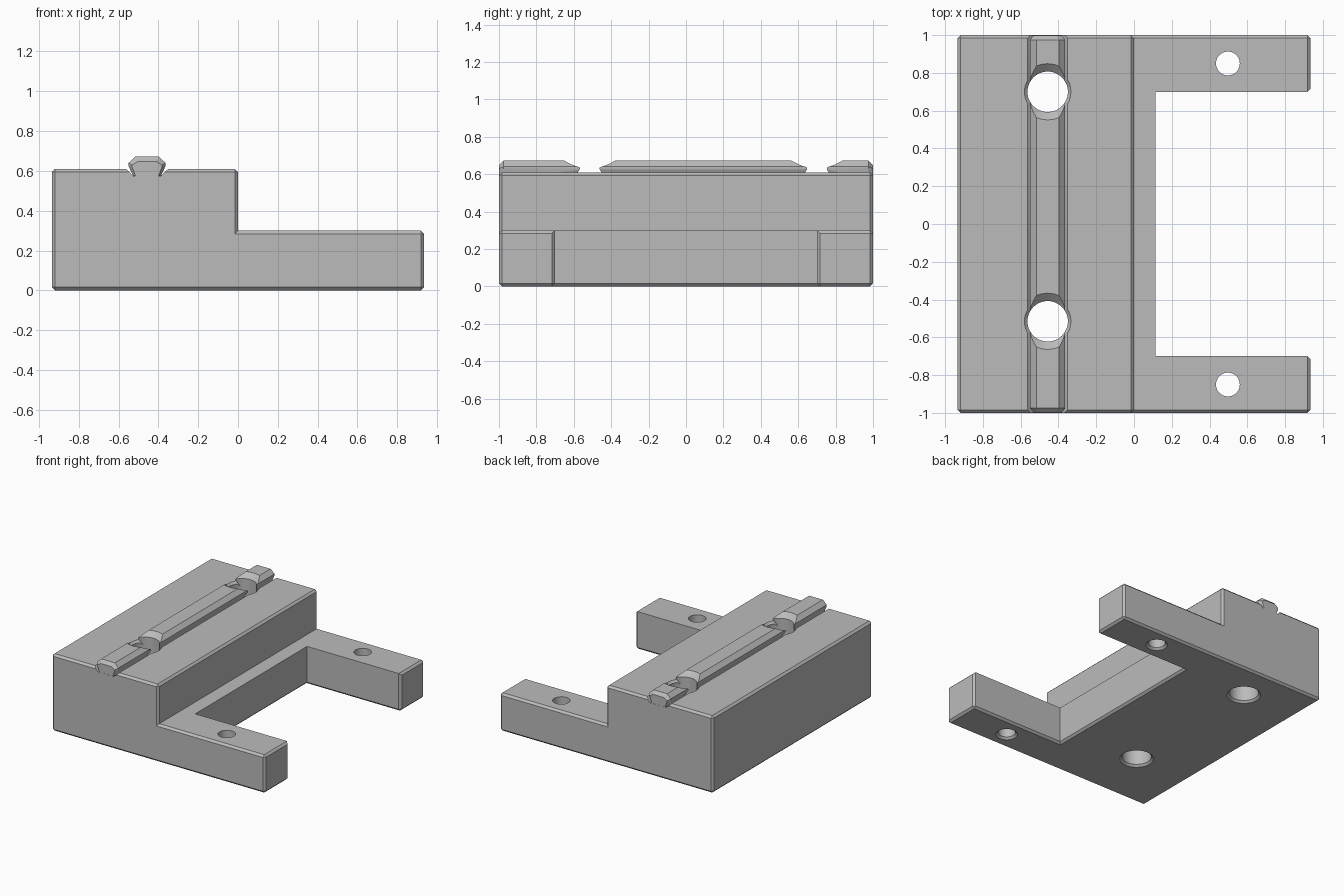
import bpy, bmesh
from math import sin, cos, pi, radians

cube = bpy.data.objects.get("Cube")
if cube:
    bpy.data.objects.remove(cube, do_unlink=True)

grey = bpy.data.materials.new("plain grey")
grey.use_nodes = True
GREY = (0.5, 0.5, 0.5, 1)
grey.diffuse_color = GREY
grey.node_tree.nodes["Principled BSDF"].inputs["Base Color"].default_value = GREY

CHAMFER = 0.016
RAIL_X = -0.457
HOLE_R = 0.107
BOLT_Y = (0.70, -0.515)


def loft(name, sections):
    """Closed solid skinned through rings with equal point counts."""
    bm = bmesh.new()
    rings = [[bm.verts.new(p) for p in ring] for ring in sections]
    n = len(rings[0])
    for a, b in zip(rings, rings[1:]):
        for i in range(n):
            j = (i + 1) % n
            bm.faces.new((a[i], a[j], b[j], b[i]))
    bm.faces.new(rings[0])
    bm.faces.new(rings[-1])
    bmesh.ops.recalc_face_normals(bm, faces=bm.faces)
    mesh = bpy.data.meshes.new(name)
    bm.to_mesh(mesh)
    bm.free()
    mesh.materials.append(grey)
    obj = bpy.data.objects.new(name, mesh)
    bpy.context.collection.objects.link(obj)
    return obj


def prism(name, profile, half_length):
    """Extrude an x-z profile along y."""
    return loft(name, [[(x, y, z) for x, z in profile]
                       for y in (-half_length, half_length)])


def drill(x, y, steps, sides=48):
    """Turned cutter with the given radius and height steps."""
    return loft("drill", [[(x + r * cos(2 * pi * i / sides),
                            y + r * sin(2 * pi * i / sides), z)
                           for i in range(sides)] for r, z in steps])


def cut(obj, cutter):
    mod = obj.modifiers.new("cut", 'BOOLEAN')
    mod.operation = 'DIFFERENCE'
    mod.solver = 'EXACT'
    mod.object = cutter
    bpy.context.view_layer.objects.active = obj
    bpy.ops.object.modifier_apply(modifier=mod.name)
    bpy.data.objects.remove(cutter, do_unlink=True)


def mirrored(half):
    """Full symmetric rail profile from its right half, top to bottom."""
    right = [(RAIL_X + x, z) for x, z in half]
    left = [(RAIL_X - x, z) for x, z in reversed(half)]
    return right + left


# Stepped body with a notch that leaves two arms
body = prism("stepped_body", [(-0.935, 0), (0.935, 0), (0.935, 0.30),
                              (0, 0.30), (0, 0.61), (-0.935, 0.61)], 1)
cut(body, prism("notch", [(0.115, -0.1), (1.1, -0.1), (1.1, 0.4), (0.115, 0.4)], 0.7))

# Chamfer every outer edge except the upper rim of the notch
bm = bmesh.new()
bm.from_mesh(body.data)
bmesh.ops.remove_doubles(bm, verts=bm.verts, dist=0.0005)
bmesh.ops.dissolve_limit(bm, angle_limit=radians(1), verts=bm.verts, edges=bm.edges)


def on_notch_rim(v):
    return abs(v.co.z - 0.30) < 0.01 and abs(v.co.y) < 0.71


edges = [e for e in bm.edges
         if e.is_manifold and e.is_convex and e.calc_face_angle() > 0.5
         and not all(on_notch_rim(v) for v in e.verts)]
bmesh.ops.bevel(bm, geom=edges, offset=CHAMFER, offset_type='OFFSET',
                segments=1, profile=0.5, affect='EDGES')
bmesh.ops.recalc_face_normals(bm, faces=bm.faces)
bm.to_mesh(body.data)
bm.free()

# Shallow channel that seats the rail
cut(body, prism("channel", mirrored([(0.116, 0.62), (0.07, 0.575)]), 1.1))

# Large bolt holes, chamfered at both ends
for y in BOLT_Y:
    cut(body, drill(RAIL_X, y, [(HOLE_R + CHAMFER + 0.01, -0.01), (HOLE_R, CHAMFER),
                                (HOLE_R, 0.61 - CHAMFER),
                                (HOLE_R + CHAMFER + 0.01, 0.62)]))

# Small arm holes, chamfered underneath
for y in (-0.85, 0.85):
    cut(body, drill(0.497, y, [(0.089, -0.01), (0.063, CHAMFER), (0.063, 0.4)]))

# Undercut rail with chamfered ends
full = mirrored([(0.06, 0.672), (0.093, 0.64), (0.093, 0.625), (0.07, 0.575), (0.07, 0.565)])
end = mirrored([(0.045, 0.648), (0.075, 0.63), (0.075, 0.62), (0.058, 0.575), (0.058, 0.565)])
rail = loft("locating_rail", [[(x, y, z) for x, z in profile] for y, profile in
                              ((-0.999, end), (-0.975, full), (0.975, full), (0.999, end))])
for y in BOLT_Y:
    cut(rail, drill(RAIL_X, y, [(HOLE_R, 0.5), (HOLE_R, 0.635), (0.16, 0.682)]))

# Smooth hole walls, crisp edges elsewhere
for obj in (body, rail):
    bpy.ops.object.select_all(action='DESELECT')
    obj.select_set(True)
    bpy.context.view_layer.objects.active = obj
    bpy.ops.object.shade_smooth_by_angle(angle=radians(25))
